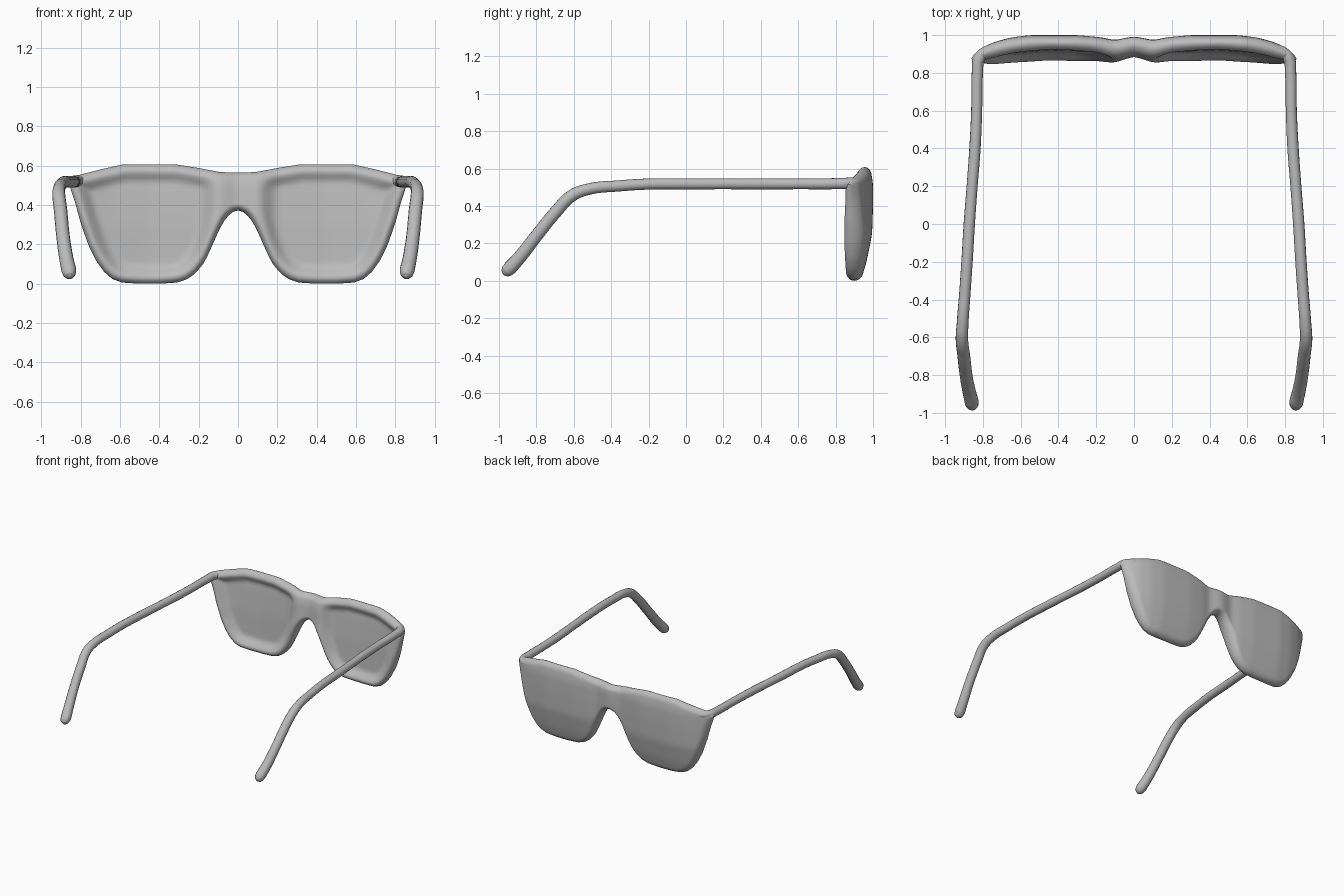
import bpy, bmesh, math
from mathutils import Vector

if "Cube" in bpy.data.objects:
    bpy.data.objects.remove(bpy.data.objects["Cube"], do_unlink=True)

# One plain grey material
grey = bpy.data.materials.new("plain grey")
grey.use_nodes = True
grey.diffuse_color = (0.5, 0.5, 0.5, 1)
grey.node_tree.nodes["Principled BSDF"].inputs["Base Color"].default_value = (0.5, 0.5, 0.5, 1)


def lerp(table, t):
    """Linear lookup in a list of (position, value) pairs."""
    if t <= table[0][0]:
        return table[0][1]
    for (a, va), (b, vb) in zip(table, table[1:]):
        if t <= b:
            return va + (vb - va) * (t - a) / (b - a)
    return table[-1][1]


def soft(table, t, w=0.025):
    """Lookup averaged over a small window, to round the corners."""
    return sum(lerp(table, t + w * k / 3) for k in range(-3, 4)) / 7


def smoothstep(a, b, t):
    t = max(0, min(1, (t - a) / (b - a)))
    return t * t * (3 - 2 * t)


# Half outline of the front, as heights over distance from the centre
TOP = [(0, .565), (.09, .567), (.2, .588), (.32, .607), (.58, .607),
       (.68, .585), (.8, .555), (.84, .54), (.86, .515)]
LOW = [(0, .372), (.03, .365), (.06, .335), (.09, .285), (.12, .22), (.15, .15),
       (.18, .095), (.22, .05), (.26, .022), (.31, .006), (.4, 0), (.5, 0), (.59, .006),
       (.64, .025), (.68, .06), (.72, .115), (.76, .195), (.8, .31), (.83, .42), (.85, .48), (.86, .515)]
# Depth of both faces over height, and how they wrap back over distance
OUTER_Z = [(0, .935), (.1, .965), (.25, .995), (.4, 1.0), (.52, 1.0), (.61, .985)]
OUTER_X = [(0, -.008), (.05, -.015), (.1, -.028), (.17, -.012), (.3, 0), (.55, 0),
           (.66, -.014), (.75, -.04), (.82, -.075), (.86, -.11)]
INNER_Z = [(0, .865), (.3, .88), (.5, .90), (.61, .935)]
INNER_X = [(0, -.005), (.05, -.018), (.1, -.03), (.2, -.008), (.45, 0),
           (.65, -.015), (.8, -.04), (.86, -.055)]

half = [Vector((x, z)) for x, z in TOP] + [Vector((x, z)) for x, z in reversed(LOW)]
edges = list(zip(half, half[1:]))


def edge_distance(x, z):
    p = Vector((x, z))
    best = 9
    for a, b in edges:
        d = b - a
        if d.length < 1e-6:
            continue
        t = max(0, min(1, (p - a).dot(d) / d.length_squared))
        best = min(best, (p - a - d * t).length)
    return best


def face_depths(x, z):
    """Depth of the inner and outer face at one point of the front."""
    ax = abs(x)
    d = edge_distance(ax, z)
    outer = soft(OUTER_Z, z) + soft(OUTER_X, ax)
    inner = soft(INNER_Z, z) + soft(INNER_X, ax)
    mid = (outer + inner) / 2
    # hollow behind each lens
    inner += .04 * smoothstep(.03, .10, d) * smoothstep(.1, .2, ax)
    # rounded rim
    k = math.sqrt(max(0, 1 - (1 - min(1, d / .035)) ** 2))
    return mid + (inner - mid) * k, mid + (outer - mid) * k


# Front: two lenses and bridge as one closed shell
bm = bmesh.new()
COLS, ROWS = 110, 36
sheets = ([], [])
for i in range(COLS + 1):
    x = .8595 * math.sin(math.pi / 2 * (2 * i / COLS - 1) * .9) / math.sin(math.pi / 2 * .9)
    z0, z1 = lerp(LOW, abs(x)), lerp(TOP, abs(x))
    columns = ([], [])
    for j in range(ROWS + 1):
        z = z0 + (z1 - z0) * (.5 - .5 * math.cos(math.pi * j / ROWS))
        for s, y in enumerate(face_depths(x, z)):
            columns[s].append(bm.verts.new((x, y, z)))
    sheets[0].append(columns[0])
    sheets[1].append(columns[1])
for sheet in sheets:
    for a, b in zip(sheet, sheet[1:]):
        for j in range(ROWS):
            bm.faces.new((a[j], b[j], b[j + 1], a[j + 1]))
bmesh.ops.remove_doubles(bm, verts=bm.verts, dist=.0004)
bmesh.ops.recalc_face_normals(bm, faces=bm.faces)
mesh = bpy.data.meshes.new("lens_front")
bm.to_mesh(mesh)
bm.free()
front = bpy.data.objects.new("lens_front", mesh)
bpy.context.collection.objects.link(front)
mesh.materials.append(grey)
mesh.shade_smooth()

# Temple arms: x, y, z, radius along the path, from hinge to ear tip
ARM = [(.72, .935, .525, .022), (.785, .912, .523, .029), (.82, .875, .521, .031),
       (.829, .80, .519, .030), (.833, .6, .518, .029), (.842, .4, .518, .030),
       (.857, .2, .518, .029), (.872, 0, .518, .030), (.884, -.2, .517, .030),
       (.895, -.36, .507, .030), (.907, -.52, .49, .031), (.911, -.61, .455, .033),
       (.902, -.69, .375, .034), (.889, -.80, .24, .034), (.872, -.89, .125, .036),
       (.86, -.94, .07, .038), (.857, -.958, .052, .034), (.855, -.970, .040, .024),
       (.854, -.977, .033, .004)]


def arm(name, side):
    curve = bpy.data.curves.new(name, "CURVE")
    curve.dimensions = "3D"
    curve.bevel_depth = 1
    curve.bevel_resolution = 5
    curve.resolution_u = 8
    curve.use_fill_caps = True
    spline = curve.splines.new("BEZIER")
    spline.bezier_points.add(len(ARM) - 1)
    for p, (x, y, z, r) in zip(spline.bezier_points, ARM):
        p.co = (side * x, y, z)
        p.radius = r
        p.handle_left_type = p.handle_right_type = "AUTO"
    curve.materials.append(grey)
    ob = bpy.data.objects.new(name, curve)
    bpy.context.collection.objects.link(ob)
    bpy.ops.object.select_all(action="DESELECT")
    ob.select_set(True)
    bpy.context.view_layer.objects.active = ob
    bpy.ops.object.convert(target="MESH")
    bpy.ops.object.shade_smooth()


arm("left_temple_arm", 1)
arm("right_temple_arm", -1)
